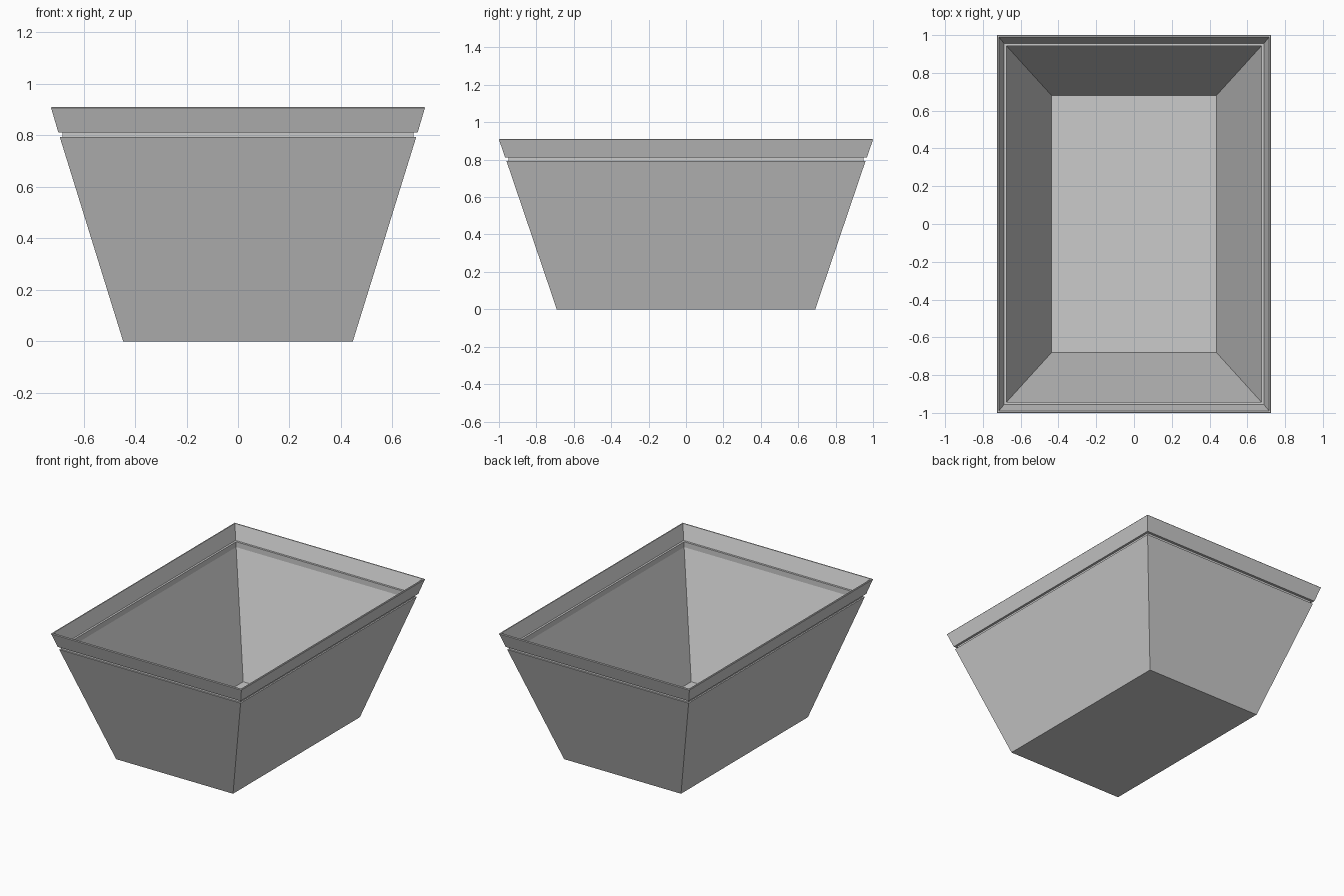
import bpy
import bmesh

cube = bpy.data.objects.get("Cube")
if cube:
    bpy.data.objects.remove(cube, do_unlink=True)

# One plain grey for the whole planter
grey = bpy.data.materials.new("planter_grey")
grey.use_nodes = True
COLOUR = (0.6, 0.6, 0.6, 1.0)
grey.diffuse_color = COLOUR
grey.node_tree.nodes["Principled BSDF"].inputs["Base Color"].default_value = COLOUR


def rectangular_shell(name, rings):
    """Stack rectangular rings (half width, half depth, height), capping both ends."""
    bm = bmesh.new()
    loops = [[bm.verts.new((sx * hx, sy * hy, z))
              for sx, sy in ((-1, -1), (1, -1), (1, 1), (-1, 1))]
             for hx, hy, z in rings]
    for low, high in zip(loops, loops[1:]):
        for i in range(4):
            j = (i + 1) % 4
            bm.faces.new((low[i], low[j], high[j], high[i]))
    bm.faces.new(loops[0][::-1])
    bm.faces.new(loops[-1])
    bmesh.ops.recalc_face_normals(bm, faces=bm.faces)
    mesh = bpy.data.meshes.new(name)
    bm.to_mesh(mesh)
    bm.free()
    mesh.materials.append(grey)
    obj = bpy.data.objects.new(name, mesh)
    bpy.context.collection.objects.link(obj)
    return obj


# Outside: tapered body, recessed groove, flared rim with a small chamfer
outside = [
    (0.446, 0.691, 0.0),
    (0.692, 0.960, 0.793),
    (0.682, 0.950, 0.793),
    (0.682, 0.950, 0.812),
    (0.698, 0.967, 0.812),
    (0.726, 1.000, 0.907),
    (0.723, 0.997, 0.911),
]
# Inside: rim wall, narrow ledge, upright band, tapered wall and floor
inside = [
    (0.716, 0.990, 0.911),
    (0.688, 0.956, 0.814),
    (0.674, 0.942, 0.814),
    (0.674, 0.942, 0.777),
    (0.437, 0.681, 0.012),
]
rectangular_shell("planter_box", outside + inside)
